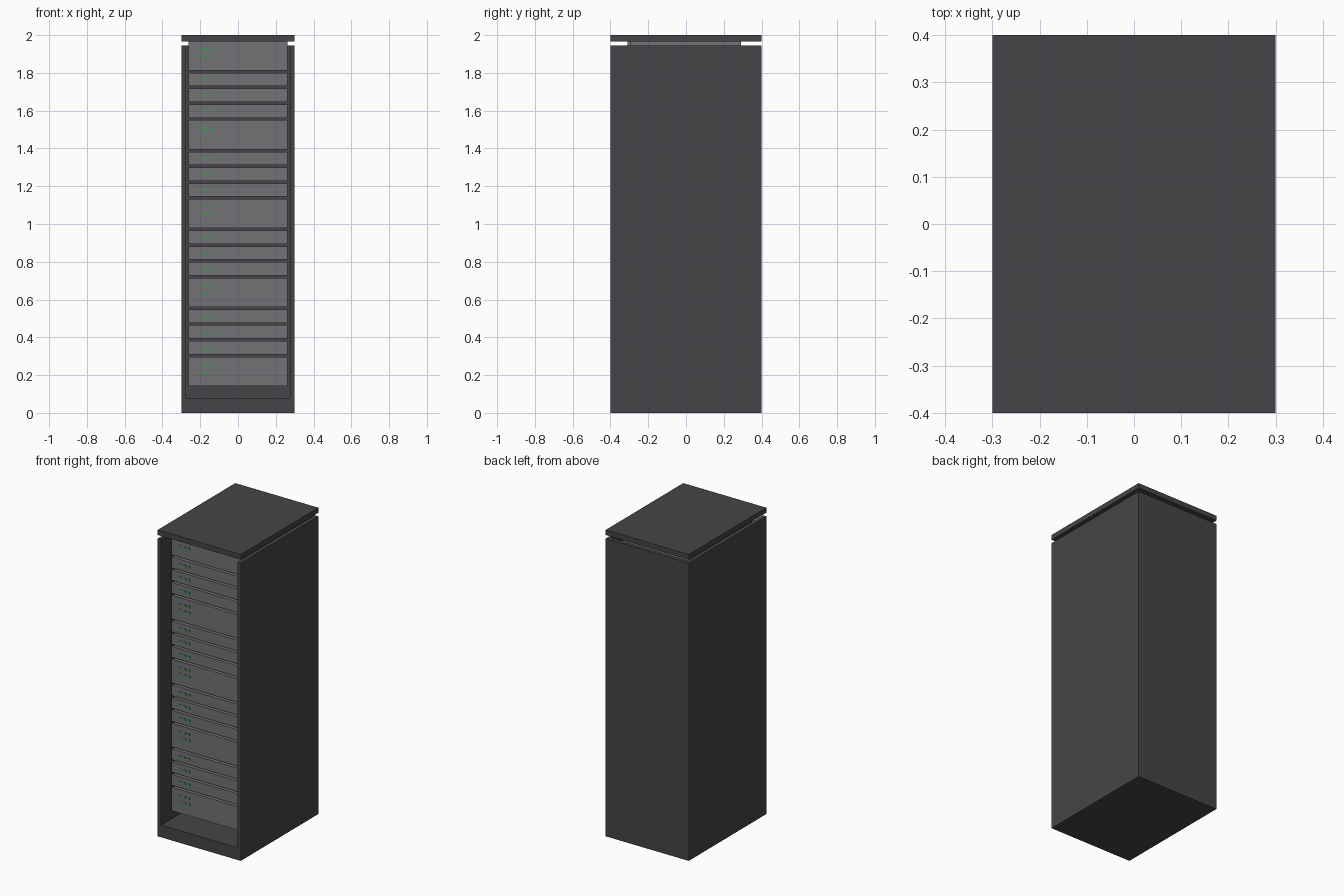
import bpy
import bmesh
from mathutils import Matrix, Vector

cube = bpy.data.objects.get("Cube")
if cube:
    bpy.data.objects.remove(cube, do_unlink=True)


def material(name, color):
    mat = bpy.data.materials.new(name)
    mat.use_nodes = True
    mat.diffuse_color = (*color, 1)
    mat.node_tree.nodes["Principled BSDF"].inputs["Base Color"].default_value = (*color, 1)
    return mat


CASE = material("dark grey metal", (0.06, 0.06, 0.066))
STEEL = material("mid grey metal", (0.17, 0.17, 0.18))
GREEN = material("green light", (0.02, 0.4, 0.06))


def add_box(bm, low, high):
    low, high = Vector(low), Vector(high)
    matrix = Matrix.Translation((low + high) / 2) @ Matrix.Diagonal((*(high - low), 1))
    bmesh.ops.create_cube(bm, size=1, matrix=matrix)


def finish(name, bm, mat):
    mesh = bpy.data.meshes.new(name)
    bm.to_mesh(mesh)
    bm.free()
    mesh.materials.append(mat)
    obj = bpy.data.objects.new(name, mesh)
    bpy.context.collection.objects.link(obj)
    return obj


def box(name, low, high, mat):
    bm = bmesh.new()
    add_box(bm, low, high)
    return finish(name, bm, mat)


W, D, WALL = 0.3, 0.4, 0.025
BASE, CASE_TOP, ROOF = 0.08, 1.944, 1.967

# Cabinet shell: a solid block opened at the front and top
bm = bmesh.new()
add_box(bm, (-W, -D, 0), (W, D, CASE_TOP))
cabinet = finish("cabinet", bm, CASE)
cutter = box("cabinet_cutter", (-W + WALL, -D - 0.1, BASE),
             (W - WALL, D - WALL, CASE_TOP + 0.1), CASE)
cutter.hide_render = True
cutter.hide_viewport = True
cutter.display_type = 'WIRE'
cut = cabinet.modifiers.new("opening", 'BOOLEAN')
cut.operation = 'DIFFERENCE'
cut.solver = 'EXACT'
cut.object = cutter

# Roof plate, floating above the shell
box("roof", (-W, -D, ROOF), (W, D, 2), CASE)

# Stack of servers, each with a faceplate, a chassis and rows of lights
UNIT, GAP, FRONT = 0.0835, 0.013, -0.31
top = ROOF
for index, units in enumerate([2, 1, 1, 1] * 4 + [2], 1):
    bottom = top - units * UNIT + GAP
    bm = bmesh.new()
    add_box(bm, (-0.263, FRONT, bottom), (0.263, FRONT + 0.015, top))
    add_box(bm, (-0.255, FRONT + 0.015, bottom), (0.255, 0.29, top))
    finish(f"server_{index}", bm, STEEL)

    rows = [top - 0.042, top - 0.08] if units == 2 else [(top + bottom) / 2]
    bm = bmesh.new()
    for z in rows:
        for x in (-0.197, -0.167, -0.137):
            add_box(bm, (x - 0.007, FRONT - 0.004, z - 0.006),
                    (x + 0.007, FRONT + 0.002, z + 0.006))
    finish(f"server_lights_{index}", bm, GREEN)
    top -= units * UNIT
